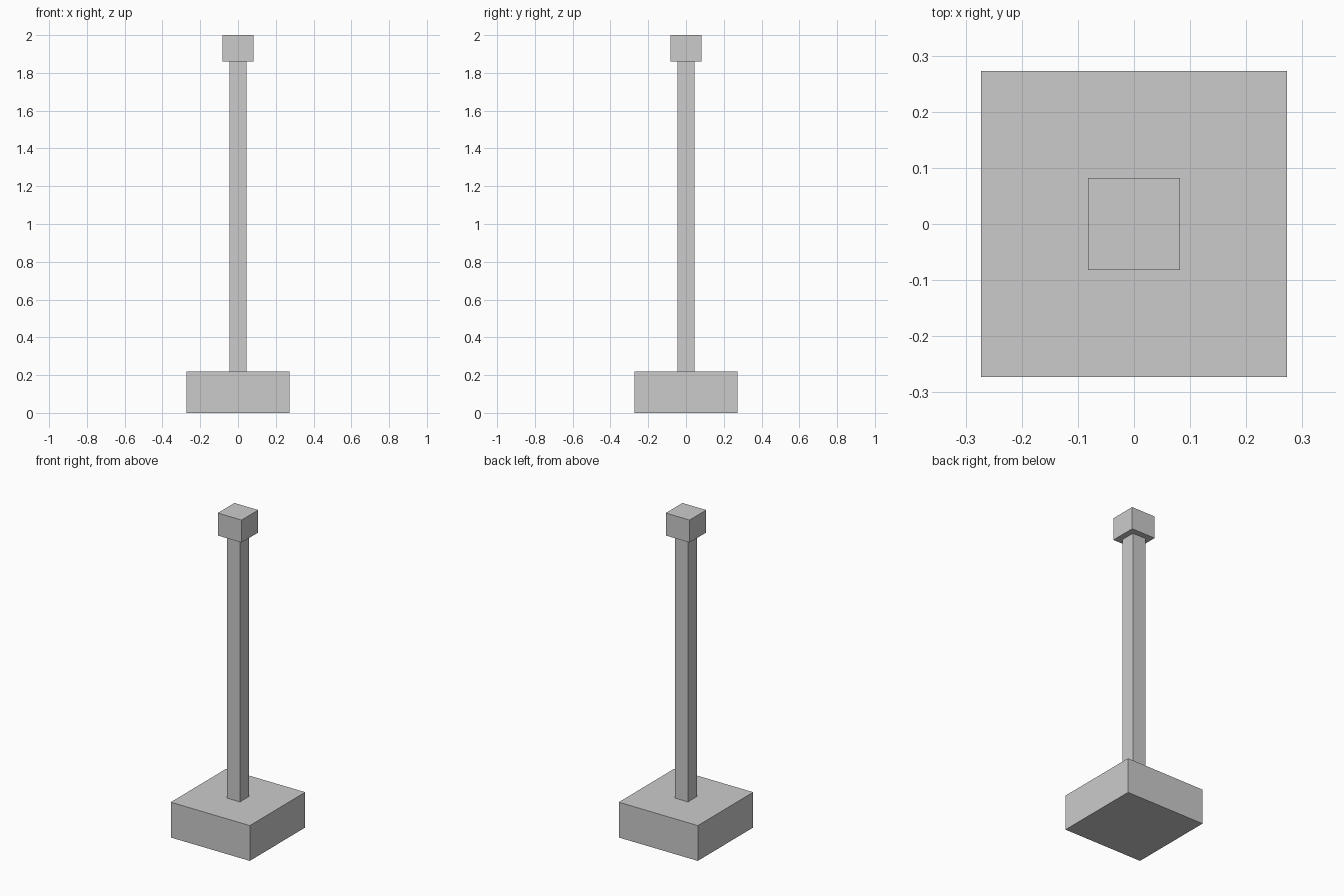
import bpy

if "Cube" in bpy.data.objects:
    bpy.data.objects.remove(bpy.data.objects["Cube"])


def block(name, width, z0, z1):
    """Square block centred on the z axis, from z0 to z1."""
    bpy.ops.mesh.primitive_cube_add(size=1, location=(0, 0, (z0 + z1) / 2))
    ob = bpy.context.object
    ob.name = name
    ob.scale = (width, width, z1 - z0)
    bpy.ops.object.transform_apply(location=False, rotation=False, scale=True)
    return ob


# Heavy square footing
block("base", 0.545, 0.0, 0.22)
# Slim square shaft
block("post", 0.091, 0.22, 1.86)
# Small block on top
block("cap", 0.164, 1.86, 2.0)
